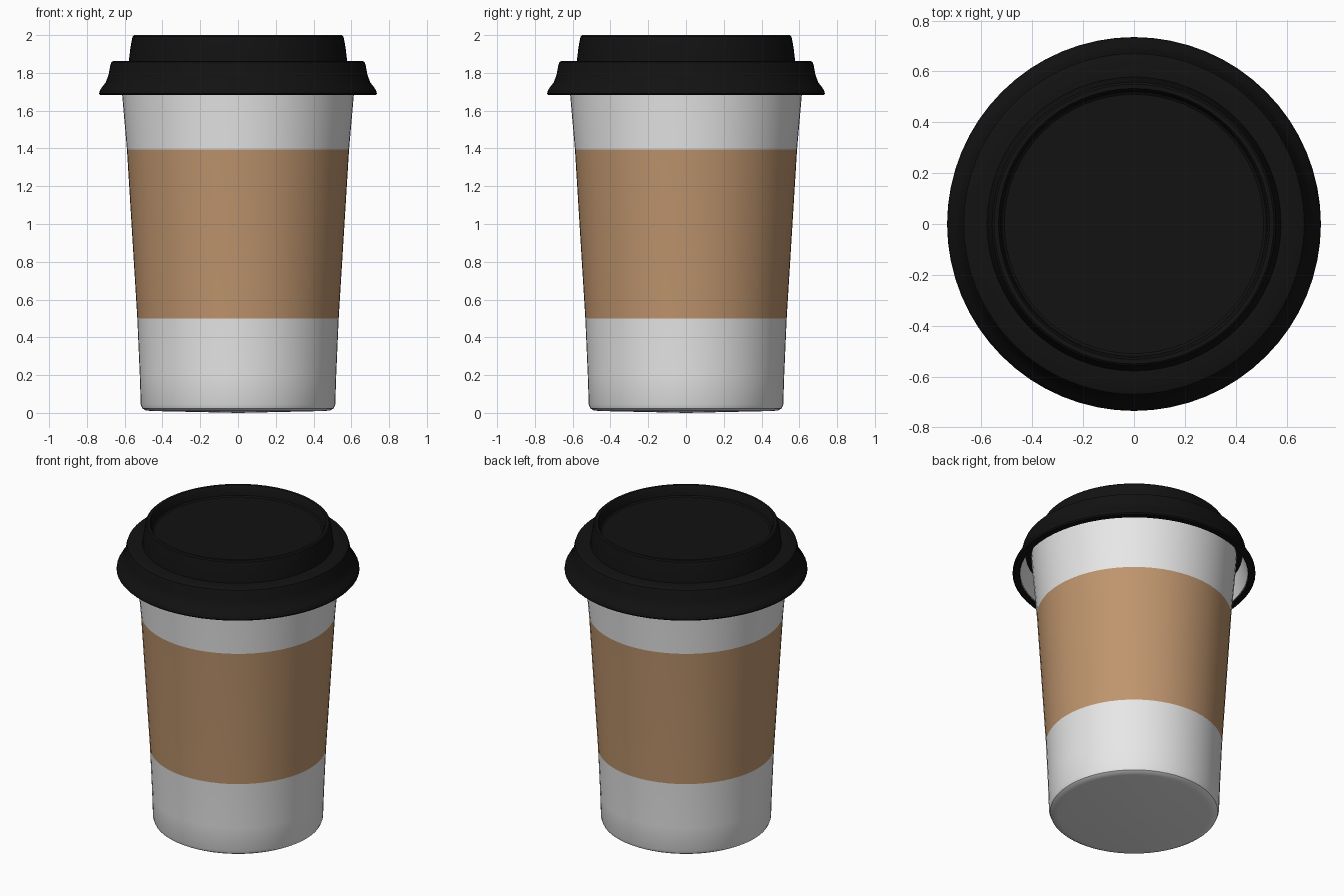
import bpy, bmesh, math

cube = bpy.data.objects.get("Cube")
if cube:
    bpy.data.objects.remove(cube, do_unlink=True)

SEGMENTS = 64


def material(name, rgb, roughness=0.6):
    mat = bpy.data.materials.new(name)
    mat.use_nodes = True
    mat.diffuse_color = (*rgb, 1)
    shader = mat.node_tree.nodes["Principled BSDF"]
    shader.inputs["Base Color"].default_value = (*rgb, 1)
    shader.inputs["Roughness"].default_value = roughness
    return mat


white = material("white paper", (0.8, 0.8, 0.8))
brown = material("brown cardboard", (0.52, 0.3, 0.155))
black = material("black plastic", (0.006, 0.006, 0.006))


def lathe(name, profile, mats):
    """Spin a (radius, height) profile around z."""
    bm = bmesh.new()
    verts = [bm.verts.new((r, 0, z)) for r, z in profile]
    edges = [bm.edges.new(pair) for pair in zip(verts, verts[1:])]
    bmesh.ops.spin(bm, geom=verts + edges, cent=(0, 0, 0), axis=(0, 0, 1),
                   angle=math.tau, steps=SEGMENTS, use_duplicate=False)
    bmesh.ops.remove_doubles(bm, verts=bm.verts, dist=0.0002)
    bmesh.ops.recalc_face_normals(bm, faces=bm.faces)
    mesh = bpy.data.meshes.new(name)
    bm.to_mesh(mesh)
    bm.free()
    for mat in mats:
        mesh.materials.append(mat)
    obj = bpy.data.objects.new(name, mesh)
    bpy.context.collection.objects.link(obj)
    bpy.ops.object.select_all(action="DESELECT")
    obj.select_set(True)
    bpy.context.view_layer.objects.active = obj
    bpy.ops.object.shade_smooth_by_angle(angle=math.radians(35))
    return obj


# Tapered cup with a rounded foot; the middle band is the cardboard sleeve
cup = lathe("cup", [
    (0, 0), (0.46, 0.01), (0.49, 0.014), (0.507, 0.024), (0.515, 0.045),
    (0.52, 0.2), (0.533, 0.5), (0.588, 1.395), (0.613, 1.68), (0.622, 1.8),
    (0.612, 1.8), (0.5, 0.08), (0, 0.06)], [white, brown])
for face in cup.data.polygons:
    outside = face.normal.x * face.center.x + face.normal.y * face.center.y > 0
    if outside and 0.5 < face.center.z < 1.395:
        face.material_index = 1

# Pale inner skirt under the lid
lathe("cup_rim", [
    (0.69, 1.695), (0.672, 1.75), (0.655, 1.82), (0.662, 1.82),
    (0.68, 1.75), (0.698, 1.695), (0.69, 1.695)], [white])

# Lid: flared skirt, flat shoulder, raised wall and recessed top
lathe("lid", [
    (0, 1.93), (0.51, 1.93), (0.52, 1.937), (0.526, 1.99), (0.533, 2.0),
    (0.55, 2.0), (0.558, 1.993), (0.563, 1.97), (0.57, 1.93), (0.578, 1.862),
    (0.66, 1.862), (0.67, 1.857), (0.676, 1.84), (0.685, 1.79),
    (0.7, 1.75), (0.722, 1.722), (0.733, 1.703), (0.735, 1.69),
    (0.728, 1.682), (0.69, 1.682), (0.698, 1.7), (0.68, 1.75),
    (0.662, 1.84), (0.56, 1.845), (0.54, 1.915), (0, 1.915)], [black])
